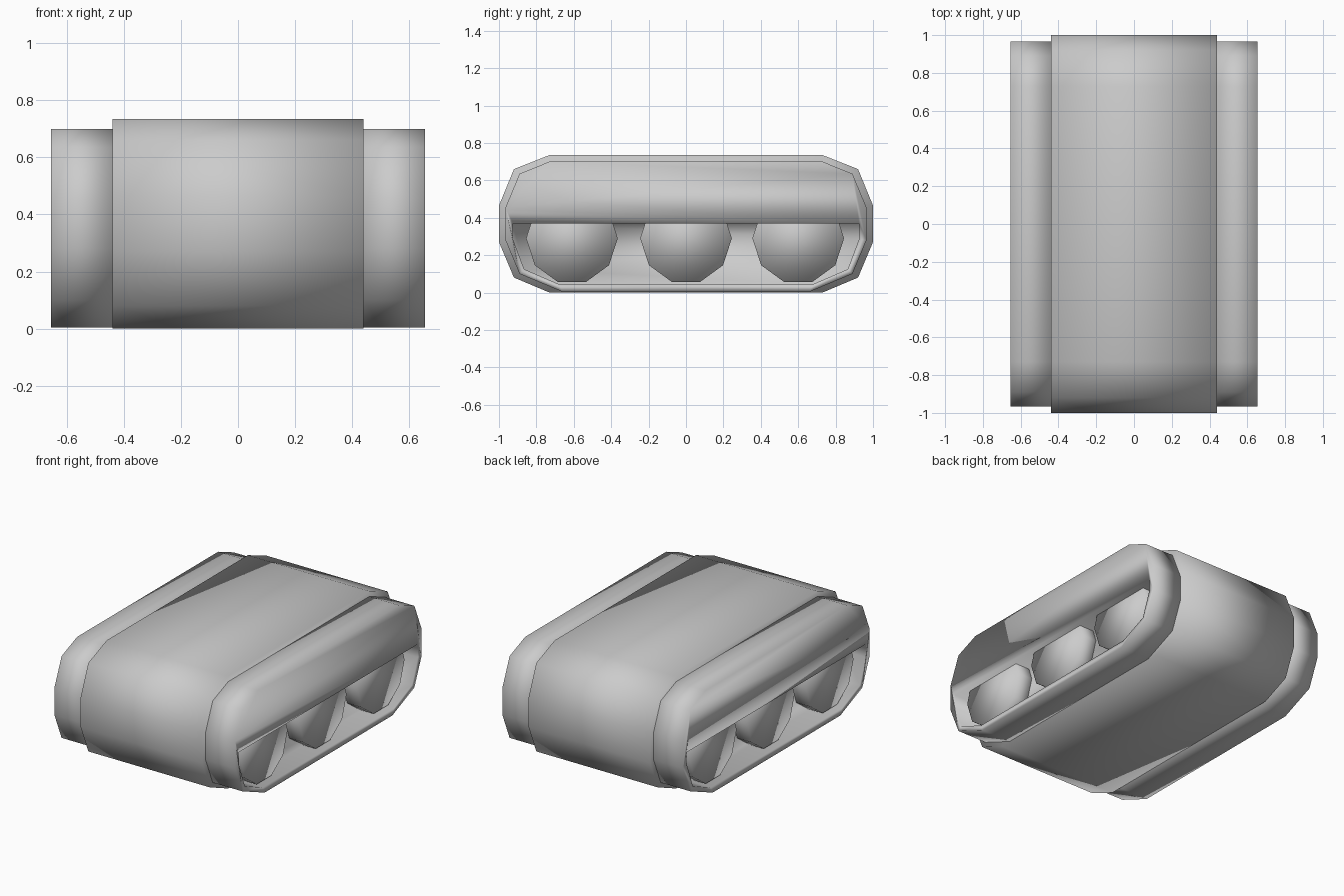
import bpy, bmesh
from math import cos, sin, pi

cube = bpy.data.objects.get("Cube")
if cube:
    bpy.data.objects.remove(cube, do_unlink=True)

GREY = (0.6, 0.6, 0.6, 1)
grey = bpy.data.materials.new("plain grey")
grey.use_nodes = True
grey.diffuse_color = GREY
grey.node_tree.nodes["Principled BSDF"].inputs["Base Color"].default_value = GREY


def prism(name, profile, x0, x1):
    """Extrude a (y, z) outline along x from x0 to x1."""
    bm = bmesh.new()
    face = bm.faces.new([bm.verts.new((x0, y, z)) for y, z in profile])
    moved = bmesh.ops.extrude_face_region(bm, geom=[face])["geom"]
    verts = [v for v in moved if isinstance(v, bmesh.types.BMVert)]
    bmesh.ops.translate(bm, verts=verts, vec=(x1 - x0, 0, 0))
    bmesh.ops.recalc_face_normals(bm, faces=bm.faces)
    for f in bm.faces:
        f.smooth = True
    mesh = bpy.data.meshes.new(name)
    bm.to_mesh(mesh)
    bm.free()
    mesh.materials.append(grey)
    obj = bpy.data.objects.new(name, mesh)
    bpy.context.collection.objects.link(obj)
    return obj


def symmetric(half):
    """Complete an outline given its +y half from bottom to top."""
    return half + [(-y, z) for y, z in reversed(half)]


# Central hull
prism("hull", symmetric([(0.73, 0), (0.92, 0.08), (1, 0.27), (1, 0.465),
                         (0.92, 0.66), (0.73, 0.735)]), -0.44, 0.44)

pod_outline = symmetric([(0.66, 0.004), (0.89, 0.10), (0.965, 0.28),
                         (0.965, 0.455), (0.89, 0.635), (0.73, 0.70)])
recess_outline = symmetric([(0.68, 0.045), (0.865, 0.125), (0.925, 0.285),
                            (0.925, 0.37)])

for side, s in (("left", 1), ("right", -1)):
    # Side pod with a recess for the wheels
    pod = prism(side + "_track_pod", pod_outline, s * 0.44, s * 0.655)
    cutter = prism(side + "_recess_cutter", recess_outline, s * 0.51, s * 0.75)
    cutter.hide_render = True
    cutter.hide_viewport = True
    cutter.display_type = 'WIRE'
    cut = pod.modifiers.new("recess", 'BOOLEAN')
    cut.operation = 'DIFFERENCE'
    cut.solver = 'EXACT'
    cut.object = cutter

    # Ten-sided road wheels
    for label, y in (("front", -0.61), ("middle", 0), ("rear", 0.6)):
        ring = [(y + 0.245 * cos(i * pi / 5), 0.29 + 0.245 * sin(i * pi / 5))
                for i in range(10)]
        prism(f"{side}_{label}_wheel", ring, s * 0.47, s * 0.615)
